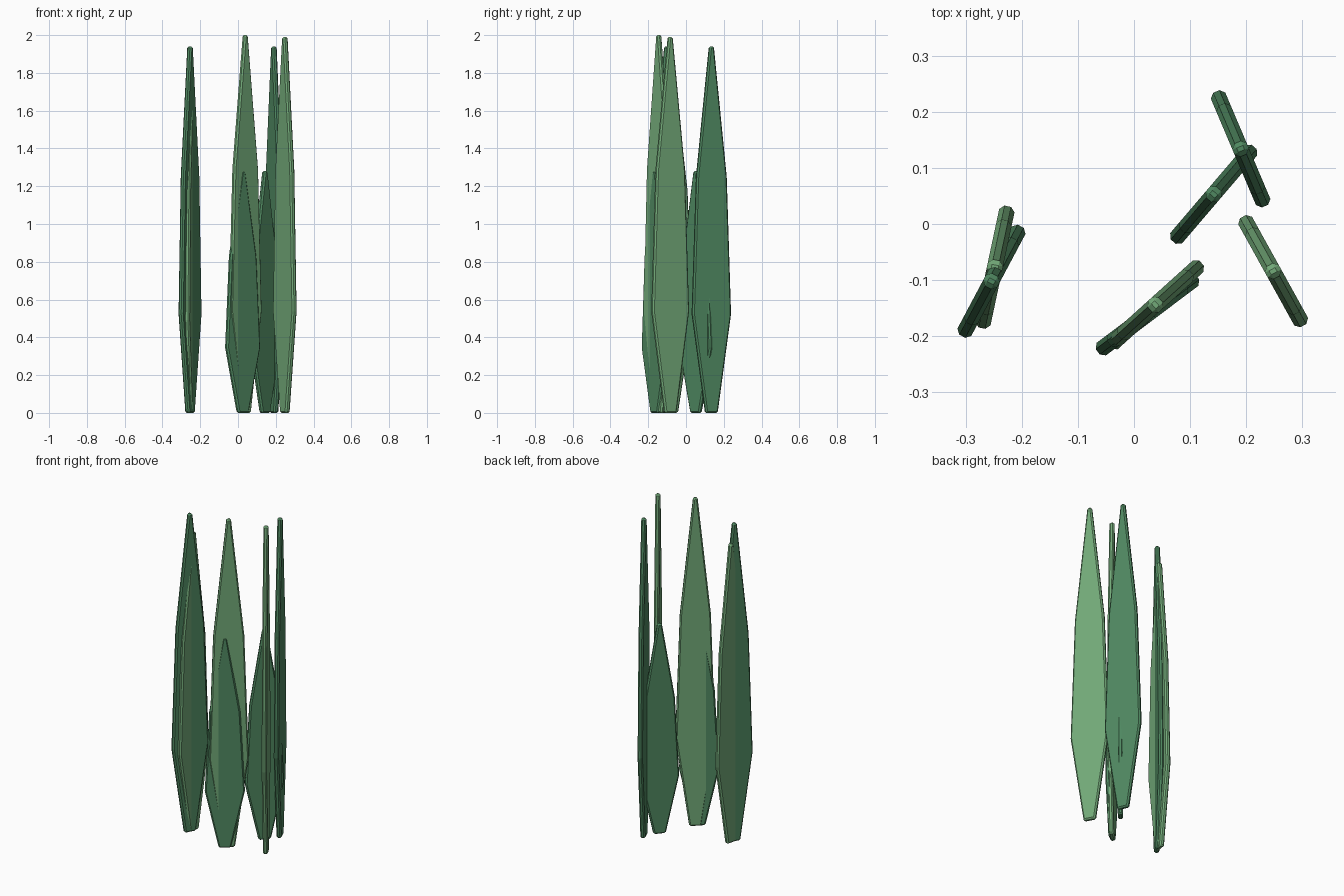
import bpy, bmesh, math

if "Cube" in bpy.data.objects:
    bpy.data.objects.remove(bpy.data.objects["Cube"])

THICK = 0.028

# Half outline of a blade: (half width, fraction of height)
PROFILE = [(0.034, 0.0), (0.111, 0.27), (0.086, 0.645), (0.012, 1.0)]


def make_mat(name, color):
    m = bpy.data.materials.new(name)
    m.diffuse_color = (*color, 1)
    m.use_nodes = True
    m.node_tree.nodes["Principled BSDF"].inputs["Base Color"].default_value = m.diffuse_color
    return m


light = make_mat("light_green", (0.17, 0.40, 0.19))
dark = make_mat("dark_green", (0.08, 0.25, 0.12))


def leaf(name, x, y, height, angle, mat):
    """Flat tapering upright blade with chamfered rims."""
    outline = [(w, f * height) for w, f in PROFILE]
    outline += [(-w, z) for w, z in reversed(outline)]
    bm = bmesh.new()
    face = bm.faces.new([bm.verts.new((u, -THICK / 2, z)) for u, z in outline])
    ext = bmesh.ops.extrude_face_region(bm, geom=[face])
    verts = [v for v in ext["geom"] if isinstance(v, bmesh.types.BMVert)]
    bmesh.ops.translate(bm, verts=verts, vec=(0, THICK, 0))
    bmesh.ops.recalc_face_normals(bm, faces=bm.faces[:])
    me = bpy.data.meshes.new(name)
    bm.to_mesh(me)
    bm.free()
    me.materials.append(mat)
    ob = bpy.data.objects.new(name, me)
    ob.location = (x, y, 0)
    ob.rotation_euler.z = math.radians(angle)
    bpy.context.collection.objects.link(ob)
    bev = ob.modifiers.new("rim_chamfer", "BEVEL")
    bev.width = 0.008
    bev.segments = 1
    bev.limit_method = "ANGLE"
    bev.angle_limit = math.radians(40)
    return ob


# Front pair: tall blade crossed by a short one
leaf("front_tall_leaf", 0.038, -0.144, 2.0, 42, light)
leaf("front_short_leaf", 0.024, -0.161, 1.28, 37, dark)
# Right blade
leaf("right_tall_leaf", 0.248, -0.084, 1.99, -61, light)
# Back pair
leaf("back_tall_leaf", 0.19, 0.134, 1.94, -67, dark)
leaf("back_short_leaf", 0.142, 0.053, 1.28, 49.5, dark)
# Left pair
leaf("left_tall_leaf", -0.254, -0.102, 1.94, 62, dark)
leaf("left_mid_leaf", -0.248, -0.077, 1.82, 78, light)
